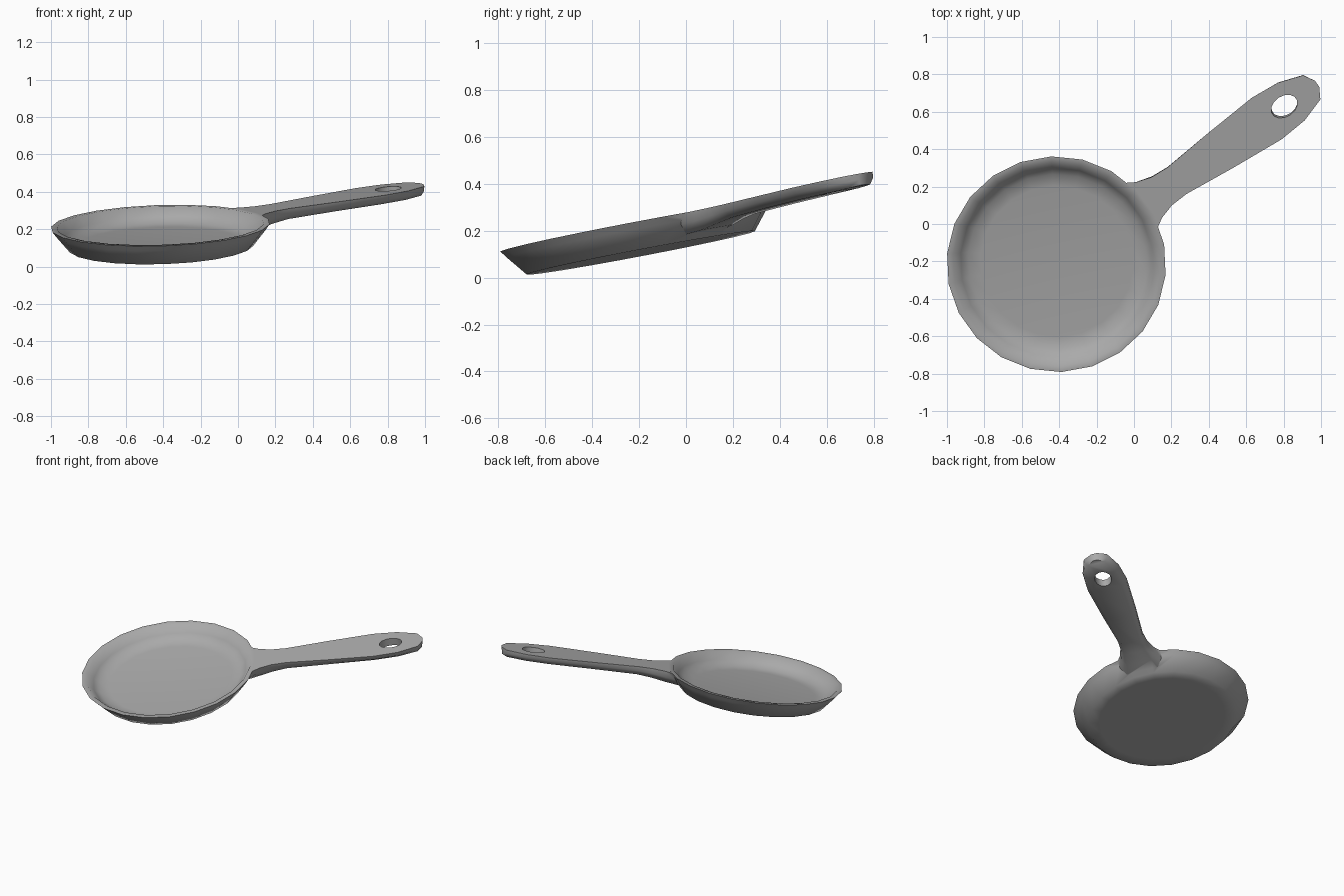
import bpy, bmesh, math
from mathutils import Matrix, Vector

if "Cube" in bpy.data.objects:
    bpy.data.objects.remove(bpy.data.objects["Cube"])

grey = bpy.data.materials.new("cast iron grey")
grey.use_nodes = True
grey.diffuse_color = (0.4, 0.4, 0.4, 1)
grey.node_tree.nodes["Principled BSDF"].inputs["Base Color"].default_value = (0.4, 0.4, 0.4, 1)

SIDES = 22
DEPTH = 0.117

# Tilted frame: origin at the rim centre, X along the handle, Z out of the pan
heading = math.radians(34.7)
normal = Vector((-0.03, -0.19, 1)).normalized()
along = Vector((math.cos(heading), math.sin(heading), 0))
along.z = -(normal.x * along.x + normal.y * along.y) / normal.z
along.normalize()
across = normal.cross(along)
frame = Matrix((along, across, normal)).transposed().to_4x4()
frame.translation = (-0.415, -0.215, 0.22)


def loft(name, rings):
    """Closed solid skinned over a list of equal-length point rings."""
    bm = bmesh.new()
    loops = [[bm.verts.new(p) for p in ring] for ring in rings]
    for a, b in zip(loops, loops[1:]):
        for i in range(len(a)):
            j = (i + 1) % len(a)
            bm.faces.new((a[i], a[j], b[j], b[i]))
    bm.faces.new(loops[0])
    bm.faces.new(loops[-1])
    bmesh.ops.recalc_face_normals(bm, faces=bm.faces)
    mesh = bpy.data.meshes.new(name)
    bm.to_mesh(mesh)
    bm.free()
    ob = bpy.data.objects.new(name, mesh)
    bpy.context.collection.objects.link(ob)
    ob.matrix_world = frame
    mesh.materials.append(grey)
    return ob


def ellipse(rx, ry, z, n, cx=0.0):
    return [(cx + rx * math.cos(math.tau * (i + 0.5) / n),
             ry * math.sin(math.tau * (i + 0.5) / n), z) for i in range(n)]


# Pan: outer bottom, wall, flat rim, inner wall, floor
profile = [(0.42, -DEPTH), (0.495, -DEPTH), (0.565, -0.03), (0.587, 0),
           (0.555, 0), (0.515, -0.05), (0.475, -0.08), (0.41, -0.087)]
pan = loft("frying_pan", [ellipse(r, r, z, SIDES) for r, z in profile])

# Handle stations: top position, half width, thickness, backward slant of underside
stations = [(0.56, 0.148, 0.09, 0.055), (0.61, 0.118, 0.085, 0.02),
            (0.69, 0.094, 0.072, 0), (0.79, 0.088, 0.062, 0),
            (1.07, 0.115, 0.057, 0), (1.38, 0.138, 0.055, 0),
            (1.54, 0.125, 0.055, 0), (1.675, 0.08, 0.053, 0.005),
            (1.71, 0.02, 0.05, 0.01)]


def section(u, w, t, slant):
    half = [(u, w, -0.0005), (u - slant * 0.5, w * 0.97, -t * 0.5),
            (u - slant, w * 0.72, -t)]
    return half + [(x, -y, z) for x, y, z in reversed(half)]


handle = loft("handle", [section(*s) for s in stations])

# Hanging hole
cutter = loft("hole_cutter", [ellipse(0.077, 0.056, z, 14, 1.495) for z in (-0.2, 0.2)])
cutter.hide_render = True


def combine(target, other, operation):
    mod = target.modifiers.new(operation.lower(), 'BOOLEAN')
    mod.operation, mod.object, mod.solver = operation, other, 'EXACT'
    bpy.ops.object.select_all(action='DESELECT')
    bpy.context.view_layer.objects.active = target
    target.select_set(True)
    bpy.ops.object.modifier_apply(modifier=mod.name)
    bpy.data.objects.remove(other)


bpy.context.view_layer.update()
combine(handle, cutter, 'DIFFERENCE')
combine(pan, handle, 'UNION')

bpy.ops.object.shade_smooth_by_angle(angle=math.radians(58))
